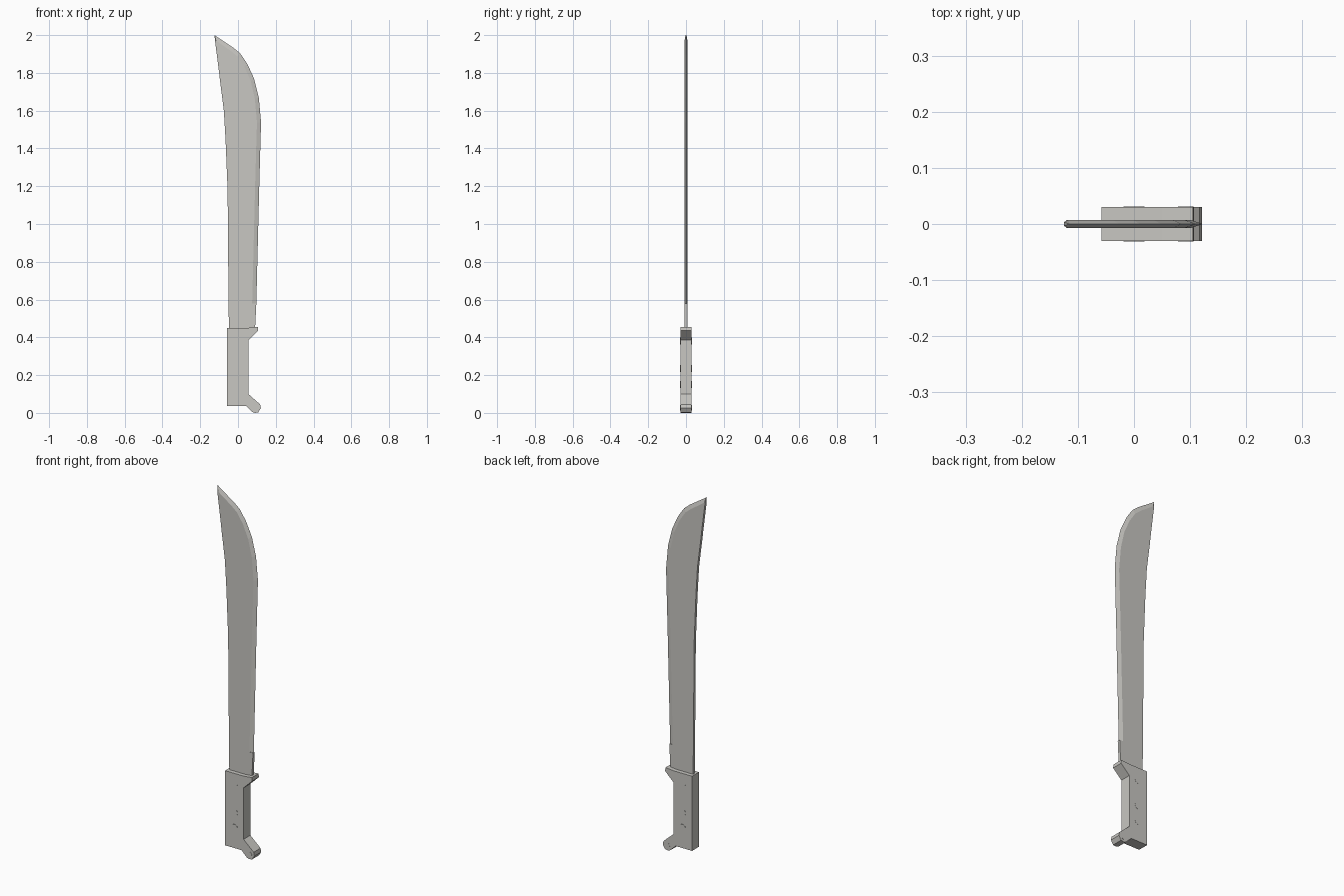
import bpy
import bmesh
from math import radians
from mathutils import Vector

default_cube = bpy.data.objects.get("Cube")
if default_cube:
    bpy.data.objects.remove(default_cube, do_unlink=True)

grey = bpy.data.materials.new("warm grey")
grey.use_nodes = True
colour = (0.58, 0.57, 0.54, 1)
grey.diffuse_color = colour
grey.node_tree.nodes["Principled BSDF"].inputs["Base Color"].default_value = colour


def finish(name, bm):
    """Turn a bmesh into a named, coloured object."""
    bmesh.ops.recalc_face_normals(bm, faces=bm.faces)
    mesh = bpy.data.meshes.new(name)
    bm.to_mesh(mesh)
    bm.free()
    mesh.materials.append(grey)
    obj = bpy.data.objects.new(name, mesh)
    bpy.context.collection.objects.link(obj)
    return obj


def prism(name, outline, half_depth):
    """Extrude an x-z outline evenly to both sides of y = 0."""
    bm = bmesh.new()
    front = bm.faces.new([bm.verts.new((x, -half_depth, z)) for x, z in outline])
    result = bmesh.ops.extrude_face_region(bm, geom=[front], use_keep_orig=True)
    moved = [v for v in result["geom"] if isinstance(v, bmesh.types.BMVert)]
    bmesh.ops.translate(bm, verts=moved, vec=(0, 2 * half_depth, 0))
    return finish(name, bm)


def pin(name, x, z, radius, half_length, shift=0):
    """Round pin passing through the grip along y."""
    bpy.ops.mesh.primitive_cylinder_add(
        vertices=12, radius=radius, depth=2 * half_length,
        location=(x, shift, z), rotation=(radians(90), 0, 0))
    obj = bpy.context.object
    obj.name = name
    obj.data.materials.append(grey)


# Grip with a flared guard at the top and a hooked, rounded pommel
prism("handle", [
    (-0.058, 0.45), (-0.058, 0.037), (0.042, 0.037), (0.075, 0.005),
    (0.09, 0), (0.107, 0.003), (0.121, 0.025), (0.117, 0.045),
    (0.055, 0.1), (0.055, 0.385), (0.107, 0.435), (0.105, 0.455),
    (0.05, 0.45)], 0.03)

# Unsharpened base of the blade
blade_half = 0.0075
prism("blade_base", [(-0.048, 0.44), (0.09, 0.44), (0.097, 0.58), (-0.05, 0.58)],
      blade_half)

# Sharpened blade: paired spine and cutting-edge points from base to tip
stations = [
    ((-0.05, 0.58), (0.097, 0.58)),
    ((-0.055, 1.18), (0.112, 1.18)),
    ((-0.066, 1.45), (0.12, 1.47)),
    ((-0.069, 1.5), (0.122, 1.54)),
    ((-0.075, 1.6), (0.11, 1.67)),
    ((-0.08, 1.64), (0.085, 1.77)),
    ((-0.085, 1.68), (0.048, 1.85)),
    ((-0.093, 1.74), (0.01, 1.905)),
    ((-0.1, 1.8), (-0.027, 1.935)),
    ((-0.119, 1.95), (-0.115, 1.993)),
]
bevel_width = 0.022
bm = bmesh.new()
rings = []
for spine, edge in stations:
    s, e = Vector(spine), Vector(edge)
    gap = s - e
    shoulder = e + gap.normalized() * min(bevel_width, gap.length * 0.7)
    section = [(s, blade_half), (shoulder, blade_half), (e, 0),
               (shoulder, -blade_half), (s, -blade_half)]
    rings.append([bm.verts.new((p.x, y, p.y)) for p, y in section])
for lower, upper in zip(rings, rings[1:]):
    for i in range(len(lower)):
        j = (i + 1) % len(lower)
        bm.faces.new((lower[i], lower[j], upper[j], upper[i]))
bm.faces.new(rings[0])
# Close to the point of the blade
tip_front, tip_back = [bm.verts.new((-0.125, y, 2)) for y in (-0.003, 0.003)]
a, b, c, d, f = rings[-1]
for face in ((a, b, tip_back), (b, c, tip_back), (c, tip_front, tip_back),
             (c, d, tip_front), (d, f, tip_front), (f, a, tip_back, tip_front)):
    bm.faces.new(face)
finish("blade", bm)

# Grip rivets, and the lanyard pin in the pommel
for number, height in enumerate((0.38, 0.235, 0.15)):
    pin(f"rivet_{number + 1}", 0, height, 0.019, 0.031)
pin("lanyard_pin", 0.092, 0.027, 0.014, 0.031)
